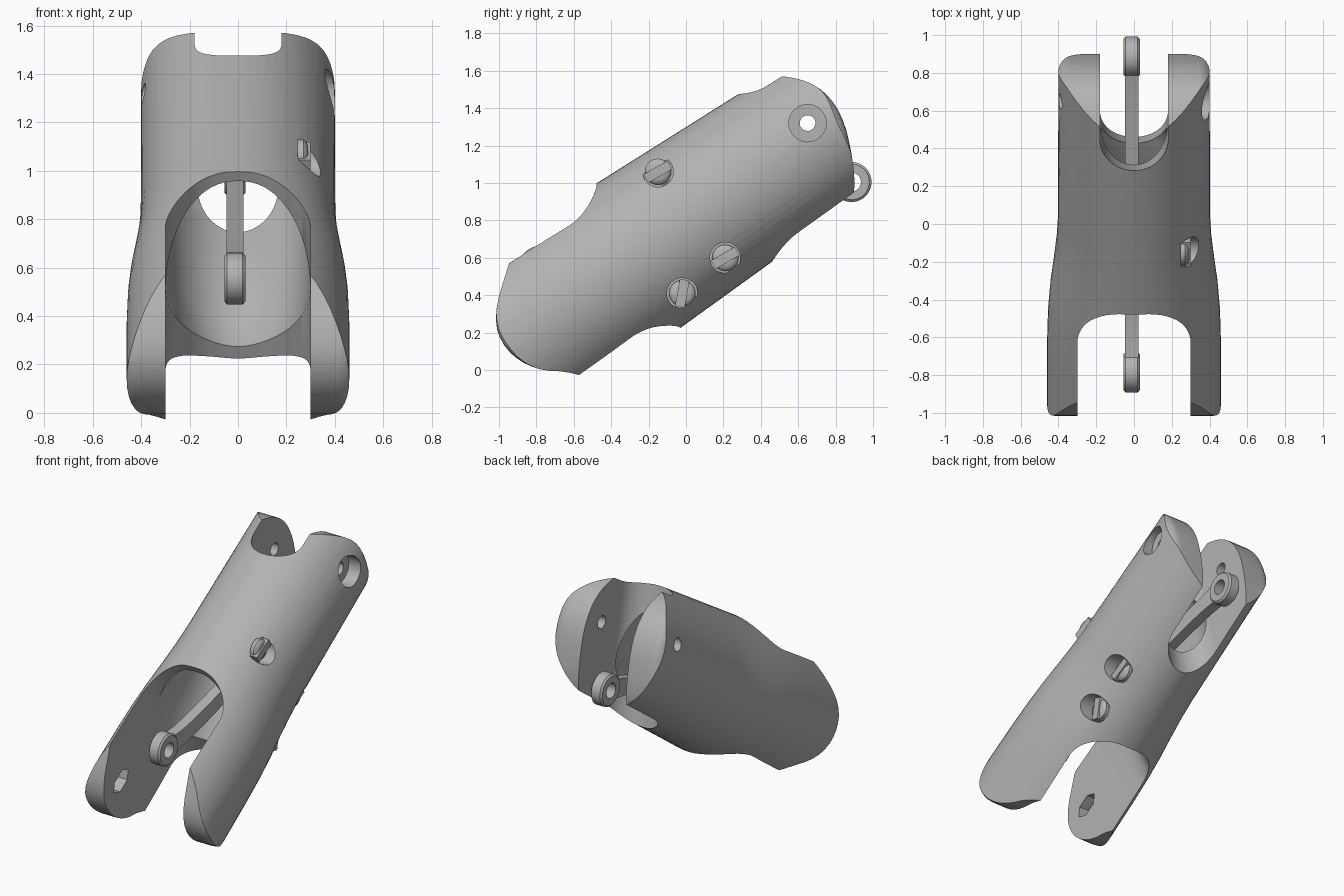
import bpy, bmesh
from math import sin, cos, pi, radians
from mathutils import Matrix, Vector

if "Cube" in bpy.data.objects:
    bpy.data.objects.remove(bpy.data.objects["Cube"])

TILT = radians(34)
ROT = Matrix.Rotation(TILT, 3, 'X')

grey = bpy.data.materials.new("plain grey")
grey.use_nodes = True
grey.diffuse_color = (0.45, 0.45, 0.45, 1)
grey.node_tree.nodes["Principled BSDF"].inputs["Base Color"].default_value = grey.diffuse_color


def along(y, z):
    """Upright side position -> position along and across the tilted body."""
    return y * cos(TILT) + z * sin(TILT), z * cos(TILT) - y * sin(TILT)


def loft(name, rings):
    """Closed skin over a list of equal rings, tilted into place."""
    bm = bmesh.new()
    rows = [[bm.verts.new(ROT @ Vector(p)) for p in ring] for ring in rings]
    n = len(rows[0])
    for a, b in zip(rows, rows[1:]):
        for i in range(n):
            j = (i + 1) % n
            bm.faces.new((a[i], a[j], b[j], b[i]))
    bm.faces.new(rows[0])
    bm.faces.new(rows[-1])
    bmesh.ops.recalc_face_normals(bm, faces=bm.faces)
    mesh = bpy.data.meshes.new(name)
    bm.to_mesh(mesh)
    bm.free()
    mesh.materials.append(grey)
    ob = bpy.data.objects.new(name, mesh)
    bpy.context.collection.objects.link(ob)
    return ob


def combine(ob, other, operation='DIFFERENCE'):
    mod = ob.modifiers.new("cut", 'BOOLEAN')
    mod.operation, mod.solver, mod.object = operation, 'EXACT', other
    bpy.context.view_layer.objects.active = ob
    bpy.ops.object.modifier_apply(modifier=mod.name)
    bpy.data.objects.remove(other)


def oval(s, rx, top, bottom, mid, seg=64):
    """Cross-section with separate heights above and below its middle."""
    turns = [2 * pi * i / seg for i in range(seg)]
    return [(rx * cos(t), s, mid + (top if t < pi else bottom) * sin(t)) for t in turns]


def rod(name, y, z, steps, seg=32, stretch=1.0):
    """Turned part on an x axis; steps are (x, radius)."""
    s, n = along(y, z)
    return loft(name, [[(x, s + stretch * r * cos(2 * pi * i / seg), n + r * sin(2 * pi * i / seg))
                        for i in range(seg)] for x, r in steps])


def slot(name, hw, r, ends, far):
    """Round-ended slot through the body; ends are (height, slot end)."""
    side = 1 if ends[0][1] > far else -1
    rings = []
    for n, end in ends:
        arc = [(hw - r + r * cos(t), end - side * (r - r * sin(t)), n)
               for t in [pi / 2 * k / 12 for k in range(13)]]
        if hw == r:
            arc = arc[:-1] + [(0.001, end, n)]
        mirrored = [(-x, s, h) for x, s, h in reversed(arc)]
        rings.append([(hw, far, n)] + arc + mirrored + [(-hw, far, n)])
    return loft(name, rings)


def soften(pts, times=2):
    """Round a closed outline by cutting its corners."""
    for _ in range(times):
        new = []
        for (a, b), (c, d) in zip(pts, pts[1:] + pts[:1]):
            new += [(.75 * a + .25 * c, .75 * b + .25 * d), (.25 * a + .75 * c, .25 * b + .75 * d)]
        pts = new
    return pts


# Oval shell, wider at the lower end
widths = [(-.9, .46), (-.3, .46), (-.1, .455), (.05, .444), (.2, .426), (.35, .41), (.5, .402), (1.6, .4)]
shell = loft("shell", [oval(s, w, .45 - .032 * s, .45 - .032 * s, .65) for s, w in widths])

# Rounded end outline seen from the side, with softened rims
outline = soften([(-.28, 1.14), (-.47, 1.0), (-.7, .81), (-.745, .63), (-.67, .45), (-.5, .325), (-.35, .1),
                  (.4, -.1), (1.0, .08), (1.26, .25), (1.37, .43), (1.46, .67), (1.44, .87), (1.3, 1.03),
                  (1.1, 1.14), (.4, 1.35)])
RIM = .075
rim_steps = [(RIM * (1 - sin(t)), RIM * (1 - cos(t))) for t in [pi / 2 * k / 6 for k in range(7)]]
levels = [(-1, *step) for step in reversed(rim_steps)] + [(1, *step) for step in rim_steps]
rings = []
for side, depth, inset in levels:
    k = 1 - inset / 1.07
    scaled = [(.36 + (s - .36) * k, .65 + (n - .65) * k) for s, n in outline]
    rings.append([(side * (.465 - .036 * s - depth), s, n) for s, n in scaled])
combine(shell, loft("end_outline", rings), 'INTERSECT')

# Inner hollow: ramped floor, then a blunt end
MID_N = .69
hollow = [(-1.0, 1, .43), (.12, 1, .43), (.25, 1, .40), (.42, 1, .33)]
hollow += [(.78 + .24 * sin(t), max(cos(t), .02) ** .5, .31) for t in [pi / 2 * k / 8 for k in range(8)]]
combine(shell, loft("hollow", [oval(s, .299 * k, .36 * k, low * k, MID_N) for s, k, low in hollow]))

# Fork slots at both ends
combine(shell, slot("lower_slot", .3, .25, [(-.1, .08), (1.4, .18)], -1.2))
combine(shell, slot("upper_slot", .18, .18, [(-.1, .57), (1.4, 1.2)], 2.0))

# Pivot hole, its counterbore and the pocket in the right lower prong
combine(shell, rod("pivot_hole", .65, 1.32, [(-.6, .042), (.6, .042)]))
combine(shell, rod("counterbore", .65, 1.32, [(.31, .1), (.6, .1)]))
combine(shell, rod("pocket", -.83, .275, [(-.37, .06), (-.2, .06)], 6, 1.55))

# Three recessed screws with a raised driver bar on the left side
for i, (y, z, turn) in enumerate([(-.15, 1.06, 30), (.21, .6, 30), (-.02, .41, 80)]):
    combine(shell, rod("recess", y, z, [(.25, .082), (.6, .082)]))
    rod(f"screw_{i + 1}", y, z, [(.245, .07), (.27, .07), (.283, .06), (.29, .04)])
    s, n = along(y, z)
    a = radians(turn) - TILT
    bar = [(u * cos(a) - v * sin(a), u * sin(a) + v * cos(a))
           for u, v in ((-.074, -.026), (.074, -.026), (.074, .026), (-.074, .026))]
    loft(f"screw_bar_{i + 1}", [[(x, s + u, n + v) for u, v in bar] for x in (.247, .3)])

# Link bar with an eye at each end
MID = -.0125
eyes = [(-.785, .555), (.885, 1.005)]
a, b, c, d = [Vector(p) for p in (eyes[0], (-.35, .60), (.45, .92), eyes[1])]
rings = []
for k in range(17):
    t = k / 16
    u = 1 - t
    p = a * u**3 + b * 3 * u * u * t + c * 3 * u * t * t + d * t**3
    v = ((b - a) * u * u + (c - b) * 2 * u * t + (d - c) * t * t).normalized()
    h = .05 + .025 * abs(2 * t - 1) ** 6
    across = Vector((-v.y, v.x)) * h
    (s1, n1), (s2, n2) = along(*(p + across)), along(*(p - across))
    rings.append([(MID - .036, s1, n1), (MID + .036, s1, n1), (MID + .036, s2, n2), (MID - .036, s2, n2)])
link = loft("link_bar", rings)
for y, z in eyes:
    combine(link, rod("eye", y, z, [(MID - .043, .095), (MID - .032, .107), (MID + .032, .107),
                                    (MID + .043, .095)], 40), 'UNION')
for y, z in eyes:
    combine(link, rod("eye_hole", y, z, [(-.2, .05), (.2, .05)]))

# Smooth shading with crisp edges
bpy.ops.object.select_all(action='DESELECT')
for ob in bpy.context.collection.objects:
    if ob.type == 'MESH' and grey.name in ob.data.materials:
        ob.select_set(True)
        bpy.context.view_layer.objects.active = ob
bpy.ops.object.shade_smooth_by_angle(angle=radians(35))
